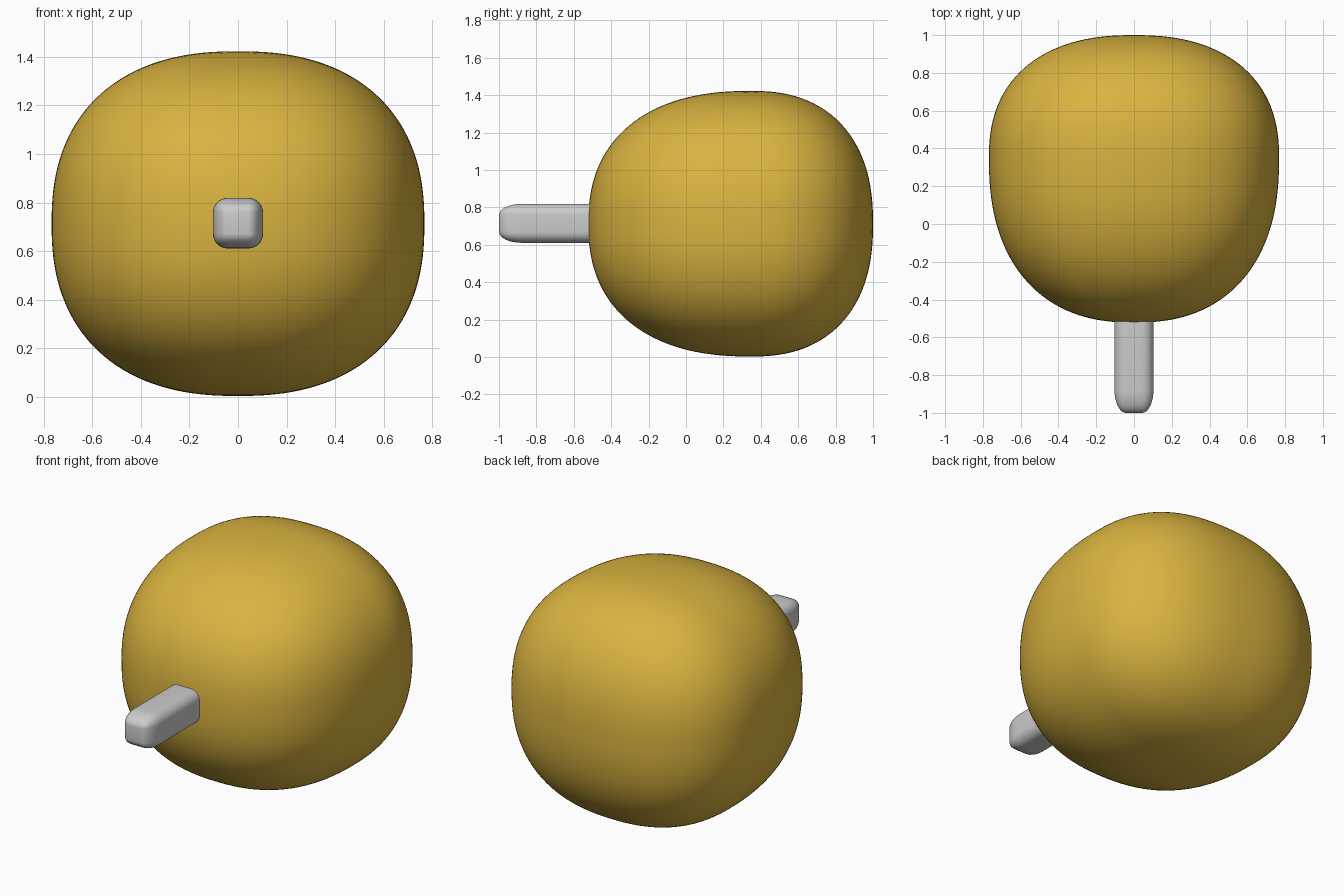
import bpy
import bmesh
from mathutils import Vector

if "Cube" in bpy.data.objects:
    bpy.data.objects.remove(bpy.data.objects["Cube"])

CENTRE_Z = 0.713
WIDEST_Y = 0.35


def add_object(name, bm):
    for face in bm.faces:
        face.smooth = True
    mesh = bpy.data.meshes.new(name)
    bm.to_mesh(mesh)
    bm.free()
    obj = bpy.data.objects.new(name, mesh)
    bpy.context.collection.objects.link(obj)
    return obj


def rounded_block(name, half_x, half_z, front, back, power, cuts=39):
    """Cube grid swollen to a soft rounded box, longer towards the front."""
    bm = bmesh.new()
    bmesh.ops.create_cube(bm, size=2)
    bmesh.ops.subdivide_edges(bm, edges=bm.edges[:], cuts=cuts, use_grid_fill=True)
    for v in bm.verts:
        norm = sum(abs(c) ** power for c in v.co) ** (1 / power)
        p = v.co / norm
        v.co = Vector((p.x * half_x, p.y * (back if p.y > 0 else front), p.z * half_z))
    return add_object(name, bm)


# Swollen main body, widest towards the back
body = rounded_block("body", 0.768, 0.71, front=0.872, back=0.65, power=2.35)
body.location = (0, WIDEST_Y, CENTRE_Z)
gold = bpy.data.materials.new("gold")
gold.diffuse_color = (0.7, 0.45, 0.05, 1)
gold.use_nodes = True
gold.node_tree.nodes["Principled BSDF"].inputs["Base Color"].default_value = gold.diffuse_color
body.data.materials.append(gold)

# Square peg with rounded edges, sunk into the front of the body
bm = bmesh.new()
bmesh.ops.create_cube(bm, size=1)
bmesh.ops.scale(bm, vec=(0.206, 0.35, 0.208), verts=bm.verts)
bmesh.ops.bevel(bm, geom=bm.edges[:], offset=0.06, segments=8, profile=0.5,
                affect='EDGES')
bmesh.ops.scale(bm, vec=(1, 2, 1), verts=bm.verts)
peg = add_object("front_peg", bm)
peg.location = (0, -0.65, CENTRE_Z + 0.002)
